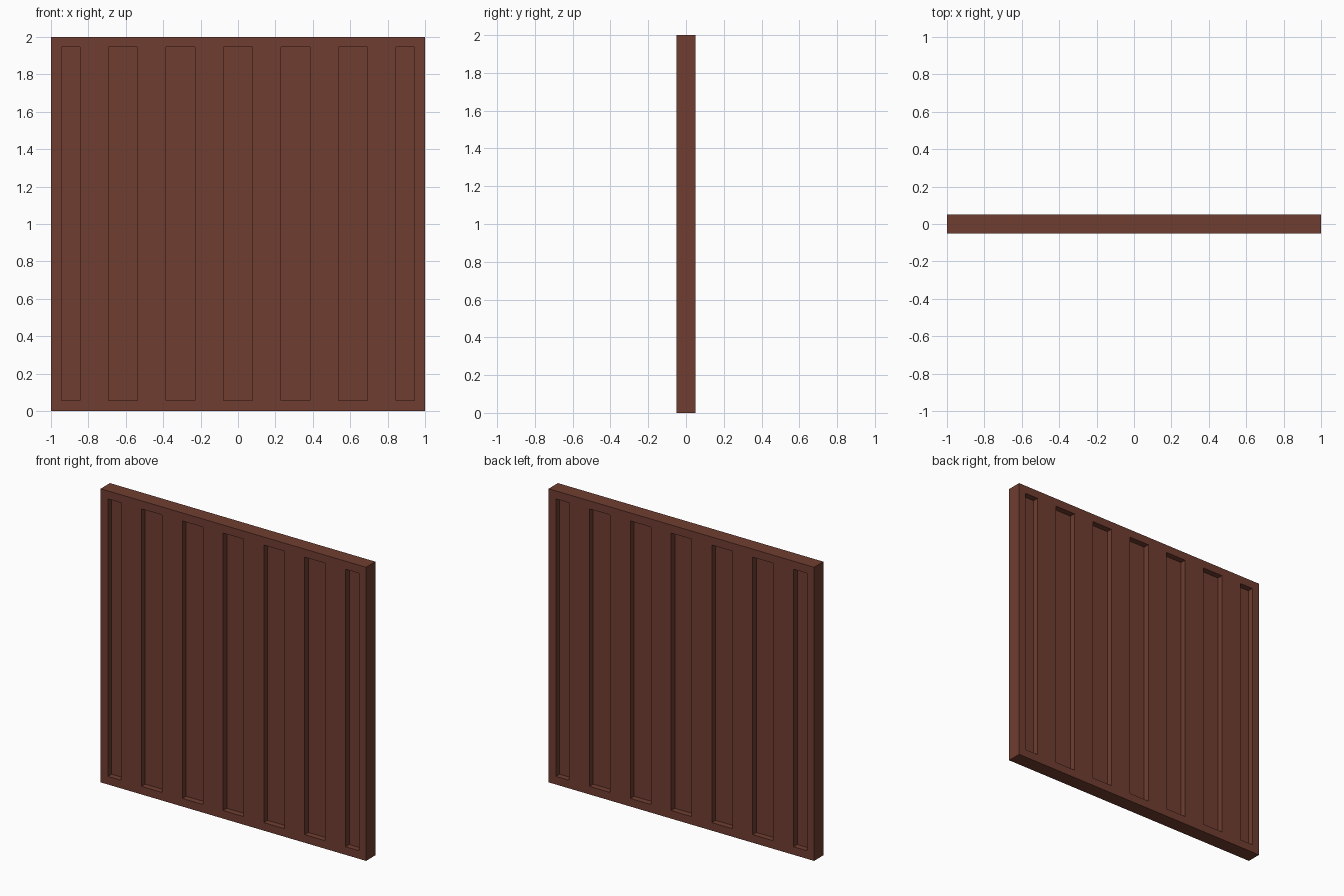
import bpy, bmesh

if "Cube" in bpy.data.objects:
    bpy.data.objects.remove(bpy.data.objects["Cube"])

HALF, THICK, DEPTH = 1.0, 0.05, 0.04
PITCH, SLOT, INNER = 0.3075, 0.077, 0.945

# Slot boundaries across the width (the outermost slots are cut short by the frame)
slots = [(max(i * PITCH - SLOT, -INNER), min(i * PITCH + SLOT, INNER)) for i in range(-3, 4)]
xs = [-HALF] + [x for s in slots for x in s] + [HALF]
zs = [0.0, 0.055, 1.945, 2.0]

bm = bmesh.new()

# Front skin as a grid of cells
grid = [[bm.verts.new((x, -THICK, z)) for z in zs] for x in xs]
recesses = []
for i in range(len(xs) - 1):
    for j in range(len(zs) - 1):
        f = bm.faces.new((grid[i][j], grid[i + 1][j], grid[i + 1][j + 1], grid[i][j + 1]))
        if j == 1 and i % 2 == 1:
            recesses.append(f)

# Outer edge of the panel, taken back to the centre plane
border = [e for e in bm.edges if e.is_boundary]
rim = bmesh.ops.extrude_edge_only(bm, edges=border)["geom"]
for v in rim:
    if isinstance(v, bmesh.types.BMVert):
        v.co.y = 0.0

# Sunken vertical slots
for f in bmesh.ops.extrude_discrete_faces(bm, faces=recesses)["faces"]:
    for v in f.verts:
        v.co.y += DEPTH

bmesh.ops.recalc_face_normals(bm, faces=bm.faces)
# An open half shell: make sure the front faces outwards
bm.faces.ensure_lookup_table()
front = min(bm.faces, key=lambda f: f.calc_center_median().y)
if front.normal.y > 0:
    bmesh.ops.reverse_faces(bm, faces=bm.faces)

mesh = bpy.data.meshes.new("slotted_wall_panel")
bm.to_mesh(mesh)
bm.free()
panel = bpy.data.objects.new("slotted_wall_panel", mesh)
bpy.context.collection.objects.link(panel)

# Same relief on the back
mirror = panel.modifiers.new("back_side", "MIRROR")
mirror.use_axis = (False, True, False)

# Rust-brown paint
mat = bpy.data.materials.new("rust_brown")
mat.diffuse_color = (0.16, 0.047, 0.03, 1)
mat.use_nodes = True
mat.node_tree.nodes["Principled BSDF"].inputs["Base Color"].default_value = mat.diffuse_color
mesh.materials.append(mat)
